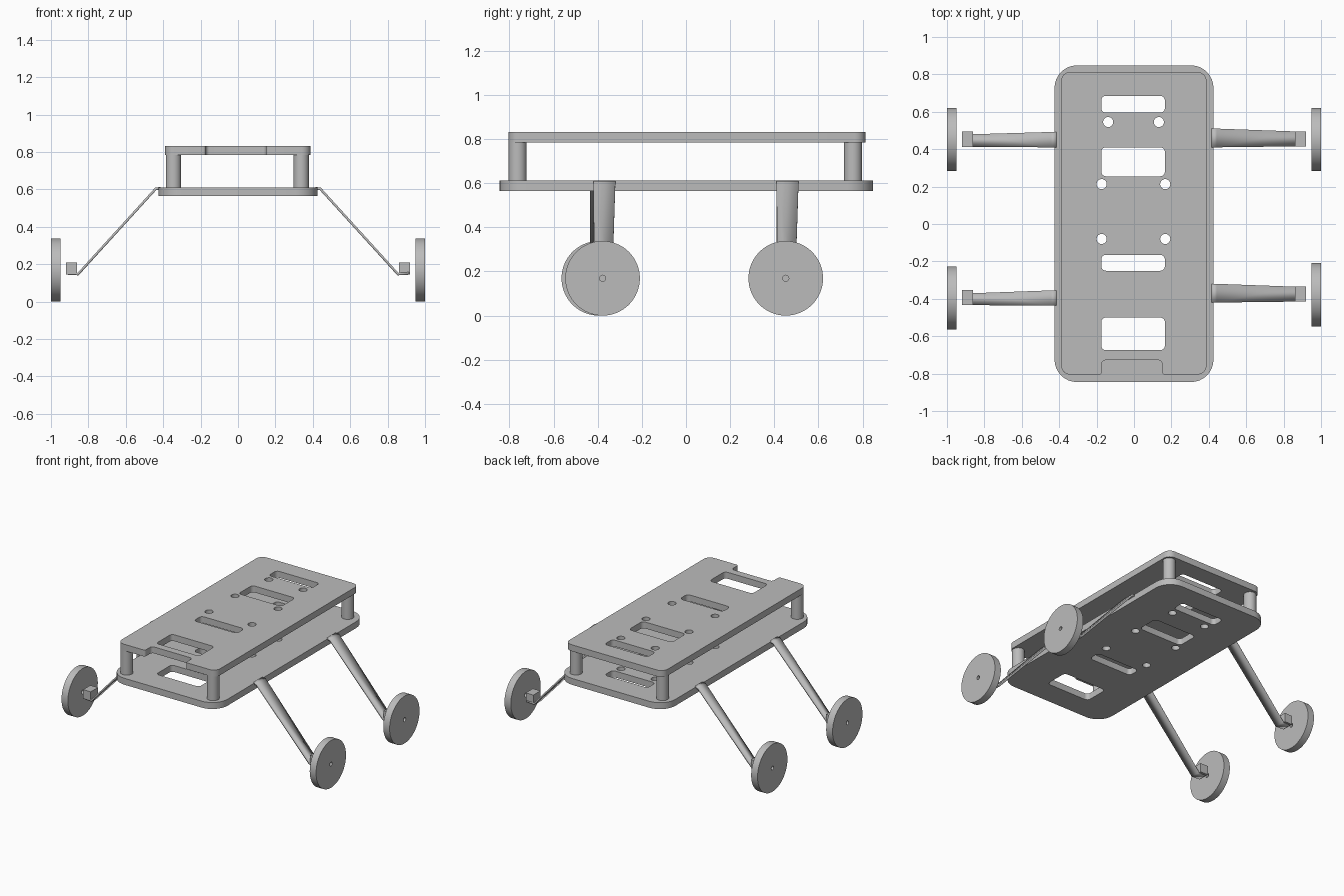
import bpy, bmesh, math
from mathutils import Vector, Matrix

cube = bpy.data.objects.get("Cube")
if cube:
    bpy.data.objects.remove(cube, do_unlink=True)

# One plain grey for the whole chassis
GREY = (0.5, 0.5, 0.5, 1)
grey = bpy.data.materials.new("plain_grey")
grey.use_nodes = True
grey.diffuse_color = GREY
grey.node_tree.nodes["Principled BSDF"].inputs["Base Color"].default_value = GREY


def select(obj):
    bpy.ops.object.select_all(action="DESELECT")
    obj.select_set(True)
    bpy.context.view_layer.objects.active = obj


def finish(obj):
    obj.data.materials.clear()
    obj.data.materials.append(grey)
    select(obj)
    bpy.ops.object.shade_smooth_by_angle(angle=math.radians(35))


def rounded(corners, radii, steps=8):
    """Outline with every square corner filleted, inner or outer."""
    pts = [Vector(c) for c in corners]
    out = []
    for i, p in enumerate(pts):
        r = radii[i]
        a = p + (pts[i - 1] - p).normalized() * r
        b = p + (pts[(i + 1) % len(pts)] - p).normalized() * r
        c = a + b - p
        for k in range(steps + 1):
            t = math.pi / 2 * k / steps
            out.append(c + (a - c) * math.cos(t) + (b - c) * math.sin(t))
    return out


def rect(x0, x1, y0, y1, r):
    return rounded([(x0, y0), (x1, y0), (x1, y1), (x0, y1)], [r] * 4)


def circle(x, y, r, n=32):
    return [Vector((x + r * math.cos(2 * math.pi * k / n),
                    y + r * math.sin(2 * math.pi * k / n))) for k in range(n)]


def slab(name, outlines, thickness, matrix):
    """Filled flat outline, later outlines being holes, given a thickness."""
    curve = bpy.data.curves.new(name, "CURVE")
    curve.dimensions = "2D"
    curve.fill_mode = "BOTH"
    curve.extrude = thickness / 2
    for outline in outlines:
        spline = curve.splines.new("POLY")
        spline.points.add(len(outline) - 1)
        for point, p in zip(spline.points, outline):
            point.co = (p.x, p.y, 0, 1)
        spline.use_cyclic_u = True
    obj = bpy.data.objects.new(name, curve)
    bpy.context.collection.objects.link(obj)
    select(obj)
    bpy.ops.object.convert(target="MESH")
    obj = bpy.context.object
    bm = bmesh.new()
    bm.from_mesh(obj.data)
    bmesh.ops.remove_doubles(bm, verts=bm.verts, dist=0.0001)
    bmesh.ops.recalc_face_normals(bm, faces=bm.faces)
    bmesh.ops.transform(bm, matrix=matrix, verts=bm.verts)
    bm.to_mesh(obj.data)
    bm.free()
    finish(obj)
    return obj


# Slots and screw holes shared by both decks
slots = [rect(-0.175, 0.165, y0, y1, 0.025) for y0, y1 in
         [(-0.675, -0.50), (-0.25, -0.165), (0.255, 0.41), (0.595, 0.685)]]
screws = [circle(x, y, 0.027) for x, y in
          [(-0.173, -0.08), (0.167, -0.08), (-0.173, 0.213), (0.167, 0.213),
           (-0.138, 0.545), (0.133, 0.545)]]

# Lower deck
slab("lower_deck", [rect(-0.425, 0.425, -0.845, 0.848, 0.12)] + slots + screws,
     0.046, Matrix.Translation((0, 0, 0.588)))

# Upper deck with a notch in its front edge
notched = rounded([(-0.39, -0.805), (-0.172, -0.805), (-0.172, -0.728), (0.15, -0.728),
                   (0.15, -0.805), (0.388, -0.805), (0.388, 0.813), (-0.39, 0.813)],
                  [0.05, 0.015, 0.02, 0.02, 0.015, 0.05, 0.05, 0.05])
slab("upper_deck", [notched] + slots + screws, 0.046, Matrix.Translation((0, 0, 0.808)))

# Corner posts between the decks
for x, side in ((-0.345, "right"), (0.338, "left")):
    for y, end in ((-0.763, "front"), (0.757, "rear")):
        bpy.ops.mesh.primitive_cylinder_add(vertices=32, radius=0.041, depth=0.18,
                                            location=(x, y, 0.698))
        post = bpy.context.object
        post.name = f"{end}_{side}_post"
        finish(post)


def arm(name, sx, top, foot):
    """Tapering bent strip from the deck edge down to the foot."""
    path = [(0.415, 0.606, 0), (0.44, 0.603, 0), (0.855, 0.147, 1), (0.915, 0.151, 1)]
    bm = bmesh.new()
    rows = []
    for x, z, taper in path:
        y0, y1 = foot if taper else top
        rows.append([bm.verts.new((sx * x, y, z)) for y in (y0, y1)])
    for a, b in zip(rows, rows[1:]):
        bm.faces.new((a[0], b[0], b[1], a[1]))
    mesh = bpy.data.meshes.new(name)
    bm.to_mesh(mesh)
    bm.free()
    obj = bpy.data.objects.new(name, mesh)
    bpy.context.collection.objects.link(obj)
    solid = obj.modifiers.new("thickness", "SOLIDIFY")
    solid.thickness = 0.014
    solid.offset = 0
    finish(obj)


def foot_block(name, sx, y0, y1):
    bpy.ops.mesh.primitive_cube_add(size=1, location=(sx * 0.89, (y0 + y1) / 2, 0.177))
    obj = bpy.context.object
    obj.name = name
    obj.scale = (0.06, y1 - y0, 0.064)
    finish(obj)


# Each corner: side, arm width at the deck, arm width at the foot, block, wheel centre
corners = {
    "rear_left": (1, (0.41, 0.51), (0.415, 0.495), (0.415, 0.495), 0.452),
    "front_left": (1, (-0.42, -0.32), (-0.415, -0.335), (-0.415, -0.335), -0.378),
    "rear_right": (-1, (0.41, 0.492), (0.412, 0.48), (0.412, 0.495), 0.452),
    "front_right": (-1, (-0.436, -0.355), (-0.434, -0.37), (-0.434, -0.353), -0.395),
}
for name, (sx, top, foot, block, wheel_y) in corners.items():
    arm(name + "_arm", sx, top, foot)
    foot_block(name + "_foot", sx, *block)
    # Wheel disc with a small axle hole
    slab(name + "_wheel", [circle(0, 0, 0.169, 64), circle(0, 0, 0.014, 16)], 0.05,
         Matrix.Translation((sx * 0.975, wheel_y, 0.169)) @ Matrix.Rotation(math.pi / 2, 4, "Y"))
